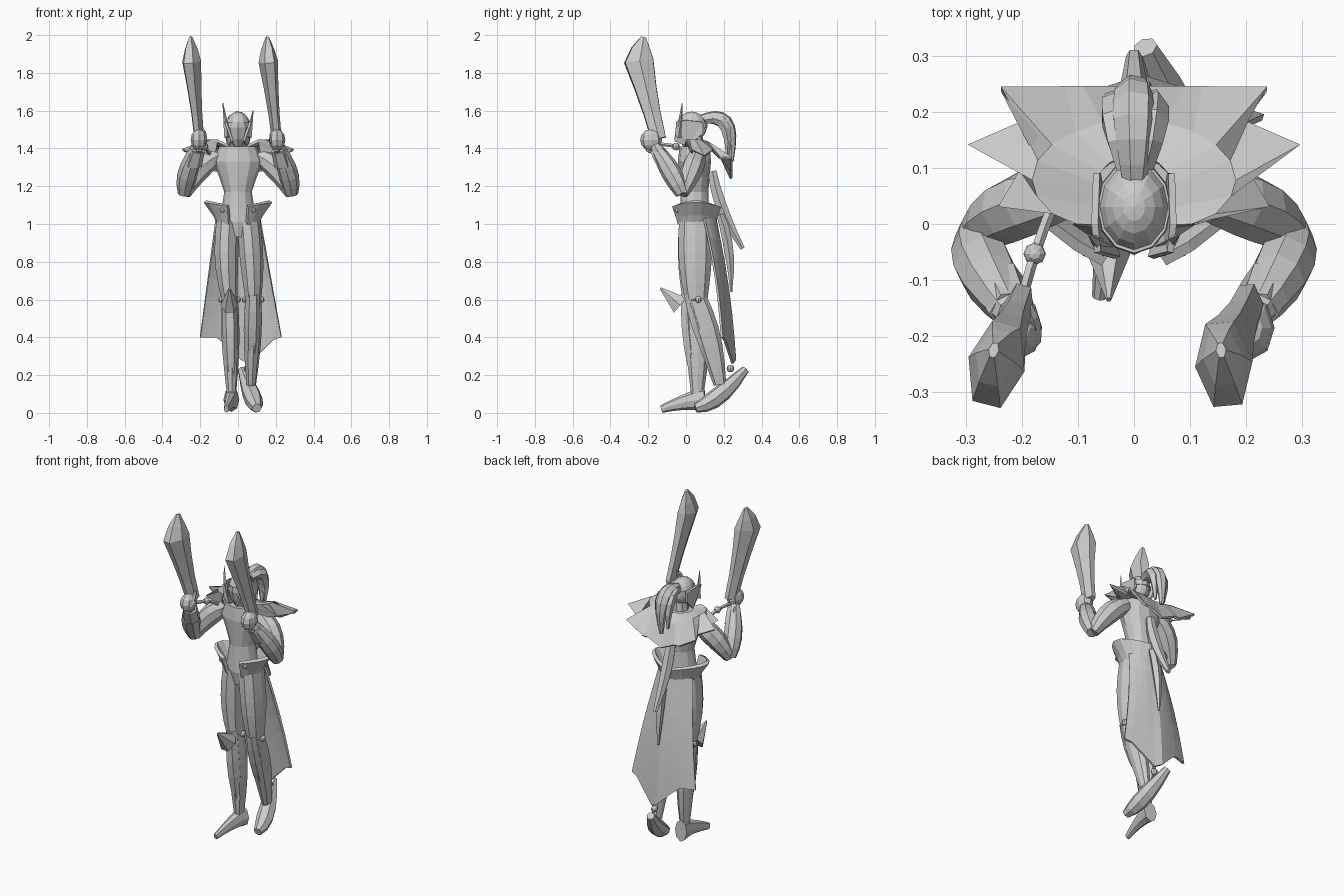
import bpy, bmesh
from math import sin, cos, pi, tau
from mathutils import Vector

cube = bpy.data.objects.get("Cube")
if cube:
    bpy.data.objects.remove(cube, do_unlink=True)

grey = bpy.data.materials.new("Plain grey")
grey.use_nodes = True
grey.diffuse_color = (.6, .6, .6, 1)
shader = grey.node_tree.nodes["Principled BSDF"]
shader.inputs["Base Color"].default_value = grey.diffuse_color


def finish(name, bm, thickness=0):
    bmesh.ops.recalc_face_normals(bm, faces=bm.faces[:])
    mesh = bpy.data.meshes.new(name)
    bm.to_mesh(mesh)
    bm.free()
    mesh.materials.append(grey)
    part = bpy.data.objects.new(name, mesh)
    bpy.context.collection.objects.link(part)
    if thickness:
        solid = part.modifiers.new("Thickness", "SOLIDIFY")
        solid.thickness = thickness
        solid.offset = 0


def skin(name, rings, closed=True, thickness=0):
    """Bridge rows of points; closed rows are tubes with end caps."""
    bm = bmesh.new()
    rows = [[bm.verts.new(point) for point in ring] for ring in rings]
    count = len(rows[0])
    for lower, upper in zip(rows, rows[1:]):
        for i in range(count if closed else count - 1):
            j = (i + 1) % count
            bm.faces.new((lower[i], lower[j], upper[j], upper[i]))
    if closed:
        bm.faces.new(rows[0])
        bm.faces.new(rows[-1])
    finish(name, bm, thickness)


def stack(name, middle, bottom, top, widths, depth, share, sides=12):
    """Evenly spaced level ellipses; depth grows with a share of the width."""
    step = (top - bottom) / (len(widths) - 1)
    skin(name, [[(width * cos(tau * i / sides),
                  middle + (depth + share * width) * sin(tau * i / sides),
                  bottom + level * step) for i in range(sides)]
                for level, width in enumerate(widths)])


def tube(name, path, radii, sides=7, across=(1, 0, 0), flat=1):
    """Tube along a path; flat scales the radius in the across direction."""
    rings = []
    last = len(path) - 1
    for i, (centre, radius) in enumerate(zip(path, radii)):
        along = (path[min(i + 1, last)] - path[max(i - 1, 0)]).normalized()
        out = along.cross(Vector(across)).normalized()
        wide = out.cross(along) * flat
        rings.append([centre + radius * (wide * cos(tau * k / sides) + out * sin(tau * k / sides))
                      for k in range(sides)])
    skin(name, rings)


def bend(points, t):
    """Point on the smooth curve steered by the given points."""
    while len(points) > 1:
        points = [a.lerp(b, t) for a, b in zip(points, points[1:])]
    return points[0]


def limb(name, joints, start, end, bulge=0, steps=5, **shape):
    """Curved, tapered tube with a swelling in its middle."""
    spots = [i / steps for i in range(steps + 1)]
    tube(name, [bend(joints, t) for t in spots],
         [start + (end - start) * t + bulge * sin(pi * t) for t in spots], **shape)


def ball(name, centre, radius, stretch=(1, 1, 1), segments=8):
    bm = bmesh.new()
    bmesh.ops.create_uvsphere(bm, u_segments=segments, v_segments=segments - 2, radius=radius)
    bmesh.ops.scale(bm, vec=stretch, verts=bm.verts)
    bmesh.ops.translate(bm, vec=centre, verts=bm.verts)
    finish(name, bm)


def plate(name, points, thickness=.012):
    bm = bmesh.new()
    face = bm.faces.new([bm.verts.new(point) for point in points])
    bmesh.ops.triangulate(bm, faces=[face])
    finish(name, bm, thickness)


# Trunk and neck
stack("torso", .045, .93, 1.41, [.04, .1, .085, .073, .1, .13, .1], .055, .25)
stack("neck", .05, 1.36, 1.46, [.05, .04], 0, 1, sides=8)

# Hip guard, open at the front, flaring out into wings at the sides
rows = [[], [], []]
around = 16
for i in range(around + 1):
    turn = pi * (1.7 * i / around - .35)
    wing = cos(turn) ** 2
    rows[0].append((.1 * cos(turn), .05 + .095 * sin(turn), 1))
    rows[1].append(((.1 + .025 * wing) * cos(turn), .05 + .11 * sin(turn), 1.04 + .01 * wing))
    rows[2].append(((.1 + .075 * wing) * cos(turn), .05 + .13 * sin(turn), 1.09 + .03 * wing))
skin("hip_guard", rows, closed=False, thickness=.02)

# Head, helmet, pointed jaw and crest
ball("helmet", (0, .03, 1.515), .08, (.8, 1, 1), segments=12)
stack("jaw", .02, 1.39, 1.51, [.012, .045, .06], .01, 1.1, sides=8)
stack("helmet_band", .03, 1.51, 1.54, [.067, .065], .02, .95)
limb("crest", [Vector((0, .06, 1.55)), Vector((0, .2, 1.59)), Vector((0, .25, 1.55)),
               Vector((0, .24, 1.33))], .02, .012, .025, steps=8)

# Spiked mantle: neck, shoulder and jagged rim rows
rows = [[], [], []]
points_around = 17
for i in range(points_around):
    turn = pi * (i / 10 - .3)
    back = max(0, sin(turn)) ** 2
    reach = 1.22 if i % 2 else .87
    rows[0].append((.075 * cos(turn), .05 + .07 * sin(turn), 1.41))
    rows[1].append((.18 * cos(turn), .08 + .1 * sin(turn), 1.44 - .07 * back))
    rows[2].append((.24 * reach * cos(turn), min(.24, .14 + .15 * reach * sin(turn)),
                    1.39 - .03 * (1 - i % 2) - .12 * back))
skin("mantle", rows, closed=False, thickness=.014)

# Cape sheet that widens to a ragged, pointed hem
sheet = []
columns, drops = 10, 6
for row in range(drops + 1):
    t = row / drops
    line = []
    for column in range(columns + 1):
        u = 2 * column / columns - 1
        hem = .4 - .15 * max(0, 1 - 1.4 * abs(u - .15))
        waist_y, hem_y = .155 - .06 * u * u, .26 - .07 * abs(u)
        line.append((u * (.115 + .1 * t) + .015 * t,
                     waist_y + (hem_y - waist_y) * t + .015 * sin(pi * t),
                     1.03 + (hem - 1.03) * t))
    sheet.append(line)
skin("cape", sheet, closed=False, thickness=.012)

# Tails hanging behind the back
limb("long_tail", [Vector((0, .14, 1.28)), Vector((0, .16, 1.1)), Vector((0, .3, .87))],
     .025, .014, .014, sides=6)
limb("lower_tail", [Vector((.02, .18, 1.05)), Vector((.02, .24, .9)), Vector((.02, .24, .64))],
     .02, .005, .014, sides=5)

# Parts that come in pairs
for side, tag in ((1, "left_"), (-1, "right_")):
    right = side < 0

    def at(x, y, z):
        return Vector((side * x, y, z))

    # Cheek guard and horn
    plate(tag + "cheek_guard", [at(.03, -.06, 1.44), at(.05, .01, 1.41), at(.065, .09, 1.48),
                                at(.067, .09, 1.54), at(.07, 0, 1.55), at(.065, -.05, 1.54)])
    limb(tag + "horn", [at(.055, -.04, 1.46), at(.08, -.02, 1.62 + side * -.02)],
         .018, .002, steps=2, sides=4)

    # Side strand of the crest
    limb(tag + "crest_strand", [at(.015, .1, 1.55), at(.045, .24, 1.6), at(.03, .22, 1.36)],
         .02, .008, .016, sides=5)

    # Hip stud
    ball(tag + "hip_stud", at(.08, -.045, 1.075), .016)

    # Bent arm, bracer and fist
    elbow, wrist = at(.283, -.02, 1.16), at(.21, -.17, 1.42)
    limb(tag + "upper_arm", [at(.11, .06, 1.36), at(.22, .04, 1.31), elbow],
         .045, .034, .02, across=(0, 1, 0), sides=8)
    limb(tag + "forearm", [elbow, at(.28, -.07, 1.27), wrist], .036, .027, .022, sides=8)
    limb(tag + "bracer", [elbow.lerp(wrist, .6), elbow.lerp(wrist, .9)], .05, .042, steps=1, sides=6)
    ball(tag + "fist", at(.207, -.185, 1.445), .058, (.75, 1, 1))
    limb(tag + "thumb", [at(.18, -.21, 1.43), at(.17, -.17, 1.5), at(.2, -.14, 1.5)],
         .014, .01, sides=5)

    # Broad blade flaring toward a clipped tip
    hilt = at(.205, -.145, 1.45)
    flare = at(.245 if right else .16, -.25, 1.86)
    tip = at(.25 if right else .155, -.225, 1.99)
    path = [hilt.lerp(flare, i / 3) for i in range(4)] + [flare.lerp(tip, .5), tip]
    tube(tag + "blade", path, [.044, .05, .065, .086, .058, .015], sides=6,
         across=(1, -.25 if right else .1, 0), flat=.6)
    limb(tag + "grip", [at(.205, -.2, 1.38), at(.2, -.15, 1.5)], .016, .018, steps=1)

    # Leg: the right stands in front, the left trails with a raised heel
    knee = at(.045, .04, .6) if right else at(.08, .055, .6)
    ankle = at(.035, .06, .1) if right else at(.07, .18, .15)
    calf = knee.lerp(ankle, .4) + Vector((0, .02, 0))
    limb(tag + "thigh", [at(.055, .05, 1.01), at(.075, .045, .8), knee],
         .088, .06, .014, flat=.72, sides=9)
    limb(tag + "shin", [knee, calf, ankle], .058, .034, .018, flat=.75, sides=9)

    # Knee guard over the shin, with studs
    limb(tag + "shin_guard", [knee + Vector((0, -.035, .03)), calf + Vector((0, -.06, 0)),
                              ankle + Vector((0, -.01, .06))], .035, .022, .012, sides=6)
    for edge in (-1, 1):
        ball(tag + "knee_stud", knee + Vector((edge * .042, .01, 0)), .018)

# Flared point over the front knee
limb("knee_point", [Vector((-.045, -.135, .66)), Vector((-.045, -.03, .57))], .006, .06,
     steps=2, sides=6, flat=.8)

# Boots
limb("right_boot", [Vector((-.035, .1, .07)), Vector((-.04, .01, .07)), Vector((-.062, -.13, .02))],
     .065, .02, flat=.65, sides=8)
limb("left_boot", [Vector((.1, .05, .025)), Vector((.09, .16, .05)), Vector((.02, .315, .23))],
     .025, .022, .026, sides=7)
ball("left_ankle_stud", (.05, .235, .235), .02)

# Bead on a short rod between right hand and shoulder
rod = [Vector((-.21, -.17, 1.42)), Vector((-.18, -.05, 1.43)), Vector((-.15, .02, 1.37))]
limb("bead_rod", rod, .01, .01, sides=5)
ball("bead", bend(rod, .55), .02)
